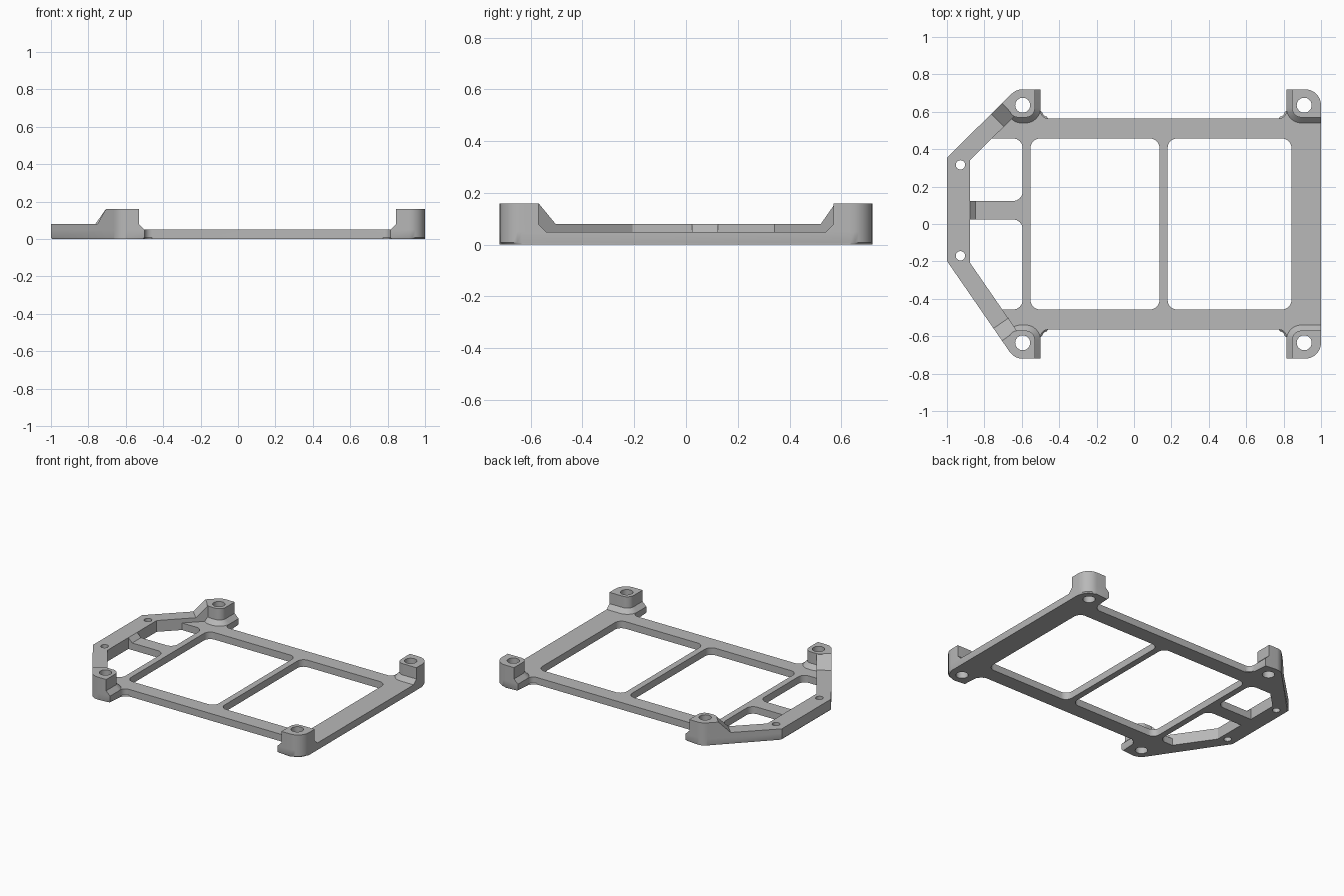
import bpy, bmesh, math
from mathutils import Vector

old = bpy.data.objects.get("Cube")
if old:
    bpy.data.objects.remove(old, do_unlink=True)

grey = bpy.data.materials.new("plain_grey")
grey.use_nodes = True
COLOR = (0.48, 0.48, 0.48, 1)
grey.diffuse_color = COLOR
grey.node_tree.nodes["Principled BSDF"].inputs["Base Color"].default_value = COLOR

PLATE, RAIL, TOP = 0.05, 0.08, 0.16      # heights
W, R = 0.096, 0.085                      # rail width, boss corner radius
LEFT_HOLE, RIGHT_HOLE, HOLE_Y = -0.595, 0.91, 0.635
RAIL_IN = -0.877


def rounded(corners, steps=8):
    """Closed 2D loop from (x, y) or (x, y, radius) corners."""
    loop, count = [], len(corners)
    for i, c in enumerate(corners):
        p = Vector(c[:2])
        r = c[2] if len(c) > 2 else 0
        if not r:
            loop.append(p)
            continue
        a = (Vector(corners[i - 1][:2]) - p).normalized()
        b = (Vector(corners[(i + 1) % count][:2]) - p).normalized()
        half = a.angle(b) / 2
        centre = p + (a + b).normalized() * (r / math.sin(half))
        start = p + a * (r / math.tan(half)) - centre
        end = p + b * (r / math.tan(half)) - centre
        for k in range(steps + 1):
            t = k / steps
            sweep = start.angle(end)
            loop.append(centre + (start * math.sin((1 - t) * sweep)
                                  + end * math.sin(t * sweep)) / math.sin(sweep))
    return loop


def loft(bm, levels):
    """Stack matching loops at rising heights and cap both ends."""
    rings = [[bm.verts.new((p[0], p[1], z)) for p in loop] for loop, z in levels]
    n = len(rings[0])
    for low, high in zip(rings, rings[1:]):
        for i in range(n):
            j = (i + 1) % n
            bm.faces.new((low[i], low[j], high[j], high[i]))
    bm.faces.new(rings[-1])
    return bm.faces.new(rings[0])


def circle(x, y, r, n=32):
    return [(x + r * math.cos(math.tau * i / n), y + r * math.sin(math.tau * i / n))
            for i in range(n)]


def make(name, bm, cutter=None):
    bmesh.ops.recalc_face_normals(bm, faces=bm.faces)
    mesh = bpy.data.meshes.new(name)
    bm.to_mesh(mesh)
    bm.free()
    mesh.materials.append(grey)
    ob = bpy.data.objects.new(name, mesh)
    bpy.context.collection.objects.link(ob)
    if cutter:
        mod = ob.modifiers.new("cut", "BOOLEAN")
        mod.operation, mod.solver, mod.object = "DIFFERENCE", "EXACT", cutter
        bpy.context.view_layer.update()
        deps = bpy.context.evaluated_depsgraph_get()
        ob.data = bpy.data.meshes.new_from_object(ob.evaluated_get(deps))
        ob.modifiers.clear()
        bpy.ops.object.select_all(action="DESELECT")
        ob.select_set(True)
        bpy.context.view_layer.objects.active = ob
        bpy.ops.object.shade_smooth_by_angle(angle=math.radians(30))
    else:
        ob.hide_render = True
    return ob


class Arm:
    """Diagonal rail from the left edge, tangent to a corner boss."""
    def __init__(self, s, y):
        self.s, self.a = s, Vector((-1, y))
        to = Vector((LEFT_HOLE, s * HOLE_Y)) - self.a
        self.length = math.sqrt(to.length_squared - R * R)
        ang = math.atan2(abs(to.y), to.x) + math.asin(R / to.length)
        self.d = Vector((math.cos(ang), s * math.sin(ang)))
        self.n = Vector((math.sin(ang), -s * math.cos(ang)))
        inner = self.a + self.n * W
        self.inner = inner + self.d * ((RAIL_IN - inner.x) / self.d.x)
        self.apex = self.a + self.d * ((s * 0.72 - y) / self.d.y)

    def at(self, back, across=0):
        return self.a + self.d * (self.length - back) + self.n * across

    def inner_at_y(self, y):
        return self.inner + self.d * ((y - self.inner.y) / self.d.y)


upper, lower = Arm(1, 0.355), Arm(-1, -0.198)
arms = {"back": upper, "front": lower}

# Screw hole cutters
drills = bmesh.new()
holes = [(x, s * HOLE_Y, 0.04) for x in (LEFT_HOLE, RIGHT_HOLE) for s in (1, -1)]
holes += [(-0.928, 0.316, 0.025), (-0.928, -0.17, 0.025)]
for h in holes:
    loft(drills, [(circle(*h), -0.1), (circle(*h), 0.3)])
windows = drills.copy()
drill_cutter = make("drill_cutter", drills)

# Window cutters: two large openings and two beside the left rail
WY, C = 0.457, 0.05
shapes = [[(x0, -WY, C), (x1, -WY, C), (x1, WY, C), (x0, WY, C)]
          for x0, x1 in ((-0.553, 0.136), (0.18, 0.842))]
for arm, bar_y in ((upper, 0.123), (lower, 0.024)):
    y = arm.s * WY
    shapes.append([(RAIL_IN, bar_y), (-0.596, bar_y, C), (-0.596, y, C),
                   arm.inner_at_y(y), arm.inner])
for shape in shapes:
    loop = rounded(shape)
    loft(windows, [(loop, -0.1), (loop, 0.3)])
window_cutter = make("window_cutter", windows)

# Base plate with a fine chamfer under its rim
half = [(1, 0.72, R), (0.815, 0.72), (0.815, 0.565, 0.04), (-0.5, 0.565, 0.04), (-0.5, 0.72)]
outline = half + [(*upper.apex, R), upper.a, lower.a, (*lower.apex, R)]
outline += [(c[0], -c[1], *c[2:]) for c in reversed(half)]
bm = bmesh.new()
loop = rounded(outline)
bottom = loft(bm, [(loop, 0), (loop, PLATE)])
bmesh.ops.bevel(bm, geom=list(bottom.edges), offset=0.008, segments=1, affect="EDGES")
make("base_plate", bm, window_cutter)

# Raised left rail
bm = bmesh.new()
loop = [lower.a, upper.a, upper.at(0), upper.at(0, W), upper.inner,
        lower.inner, lower.at(0, W), lower.at(0)]
loft(bm, [(loop, PLATE), (loop, RAIL)])
make("left_rail", bm, drill_cutter)

# Small slope where the cross bar meets the rail
bm = bmesh.new()
bar = lambda x: [(RAIL_IN - 0.02, 0.024), (x, 0.024), (x, 0.123), (RAIL_IN - 0.02, 0.123)]
loft(bm, [(bar(RAIL_IN + 0.03), PLATE), (bar(RAIL_IN), RAIL)])
make("bar_slope", bm, drill_cutter)

for side, arm in arms.items():
    s = arm.s

    # Ramp from the rail up to the boss
    bm = bmesh.new()
    ramp = lambda back: [arm.at(back), arm.at(0), arm.at(0, W), arm.at(back, W)]
    loft(bm, [(ramp(0.152), RAIL), (ramp(0.072), TOP)])
    make(side + "_ramp", bm, drill_cutter)

    # Corner bosses with a sloped foot
    def left_boss(g):
        r = 0.05 + g
        return rounded([(-0.53 + g, s * 0.72), (-0.53 + g, s * (0.57 - g), r),
                        (-0.66 - g, s * (0.57 - g), r), arm.at(0.03), (*arm.apex, R)])

    def right_boss(g):
        return rounded([(1, s * 0.72, R), (0.845 - g, s * 0.72),
                        (0.845 - g, s * (0.57 - g), 0.05 + g), (1, s * (0.57 - g))])

    for name, shape in (("left", left_boss), ("right", right_boss)):
        bm = bmesh.new()
        loft(bm, [(shape(0.03), PLATE), (shape(0), RAIL), (shape(0), TOP)])
        make(f"{side}_{name}_boss", bm, drill_cutter)

# Remove the cutters once applied
for cutter in (drill_cutter, window_cutter):
    bpy.data.objects.remove(cutter, do_unlink=True)
